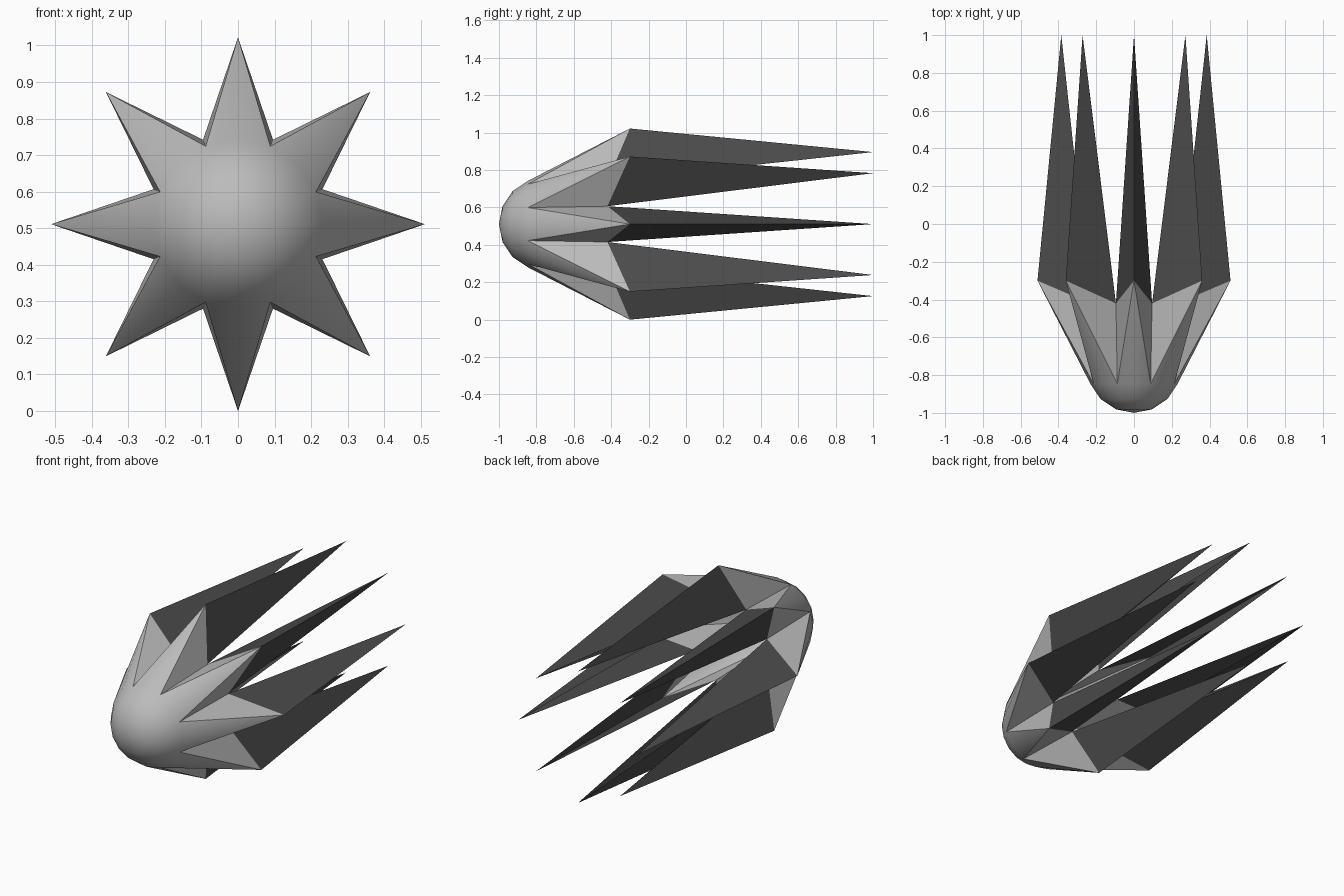
import bpy
import bmesh
from math import cos, sin, pi

cube = bpy.data.objects.get("Cube")
if cube:
    bpy.data.objects.remove(cube, do_unlink=True)

SEGMENTS = 16        # two per arm
RADIUS = 0.25        # nose sphere
NOSE_CENTRE = -0.75
REACH = 0.511        # radius of the arm tips
TIP_Y, VALLEY_Y = -0.30, -0.42
SPIKE_REACH, SPIKE_Y = 0.385, 1.0


def material(name, grey):
    mat = bpy.data.materials.new(name)
    mat.use_nodes = True
    colour = (grey, grey, grey, 1)
    mat.diffuse_color = colour
    mat.node_tree.nodes["Principled BSDF"].inputs["Base Color"].default_value = colour
    return mat


def polar(bm, radius, step, y):
    """Vertex at an angular step around the long axis."""
    a = step * 2 * pi / SEGMENTS
    return bm.verts.new((radius * cos(a), y, REACH + radius * sin(a)))


def finish(bm, name, mat):
    mesh = bpy.data.meshes.new(name)
    bm.to_mesh(mesh)
    bm.free()
    mesh.materials.append(mat)
    obj = bpy.data.objects.new(name, mesh)
    bpy.context.collection.objects.link(obj)
    return obj


light_grey = material("light grey", 0.5)
dark_grey = material("dark grey", 0.07)

# Rounded nose: three rings of a sphere around a pole
bm = bmesh.new()
pole = bm.verts.new((0, NOSE_CENTRE - RADIUS, REACH))
rings = []
for k in (1, 2, 3):
    t = k * pi / 8
    rings.append([polar(bm, RADIUS * sin(t), i, NOSE_CENTRE - RADIUS * cos(t))
                  for i in range(SEGMENTS)])
for i in range(SEGMENTS):
    j = (i + 1) % SEGMENTS
    bm.faces.new((pole, rings[0][i], rings[0][j]))
    for inner, outer in zip(rings, rings[1:]):
        bm.faces.new((inner[i], outer[i], outer[j], inner[j]))

# Eight arms flaring back from the nose, with flanks down to the valleys
rim = rings[-1]
valleys = {i: polar(bm, RADIUS, i, VALLEY_Y) for i in range(1, SEGMENTS, 2)}
for i in range(0, SEGMENTS, 2):
    before, after = (i - 1) % SEGMENTS, i + 1
    tip = polar(bm, REACH, i, TIP_Y)
    bm.faces.new((rim[before], tip, rim[i]))
    bm.faces.new((rim[i], tip, rim[after]))
    bm.faces.new((rim[after], tip, valleys[after]))
    bm.faces.new((tip, rim[before], valleys[before]))
shell = finish(bm, "star_shell", light_grey)

# Long folded spikes trailing behind each arm, open on the inside
bm = bmesh.new()
for i in range(0, SEGMENTS, 2):
    tip = polar(bm, REACH, i, TIP_Y)
    end = polar(bm, SPIKE_REACH, i, SPIKE_Y)
    bm.faces.new((polar(bm, RADIUS, i + 1, VALLEY_Y), tip, end))
    bm.faces.new((tip, polar(bm, RADIUS, i - 1, VALLEY_Y), end))
finish(bm, "trailing_spikes", dark_grey)

# Smooth nose with crisp arm edges
bpy.ops.object.select_all(action="DESELECT")
shell.select_set(True)
bpy.context.view_layer.objects.active = shell
bpy.ops.object.shade_smooth_by_angle()
